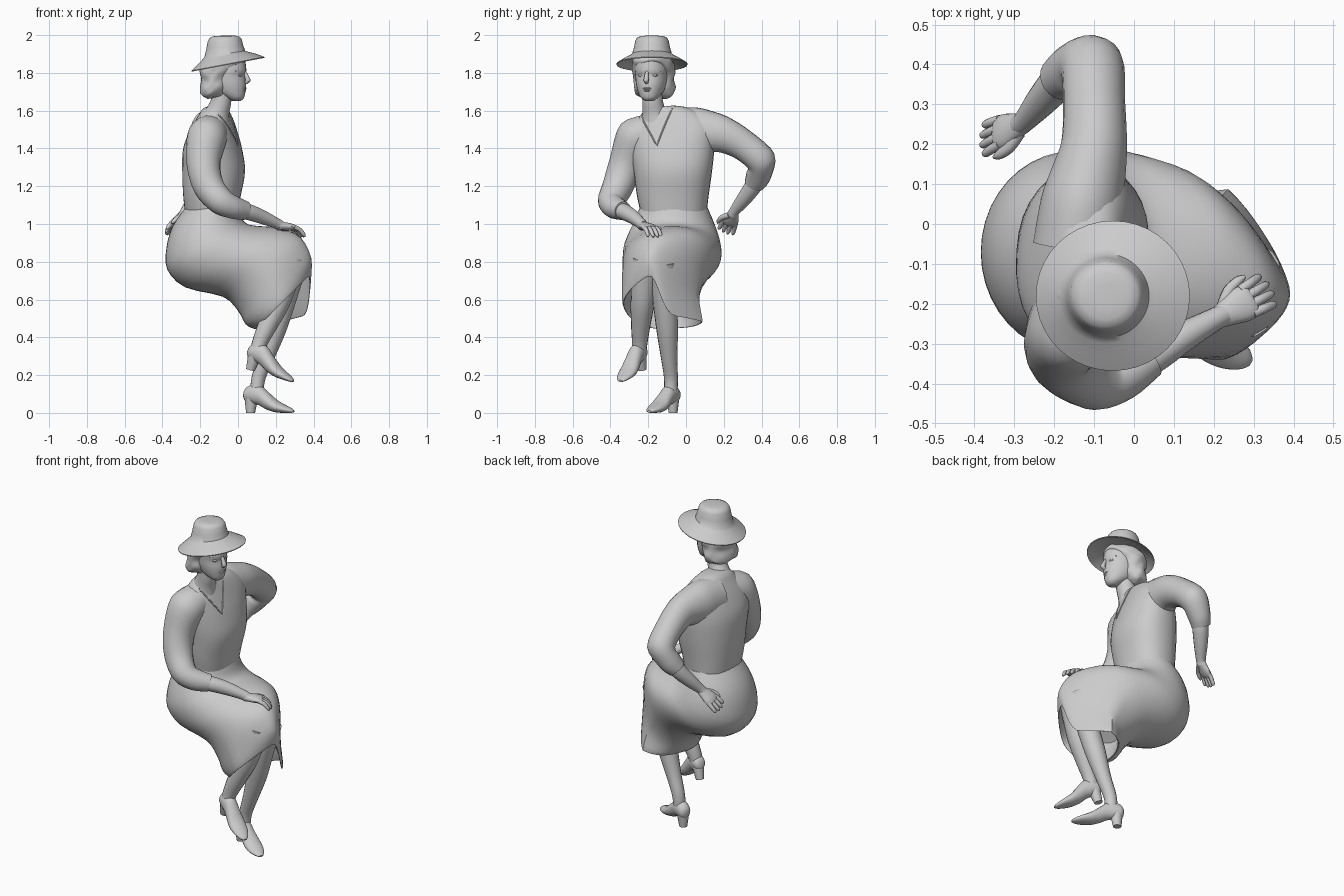
import bpy, bmesh, math
from mathutils import Vector, Matrix
from mathutils.bvhtree import BVHTree

cube = bpy.data.objects.get("Cube")
if cube:
    bpy.data.objects.remove(cube, do_unlink=True)

grey = bpy.data.materials.new("plain_grey")
grey.use_nodes = True
grey.diffuse_color = (0.6, 0.6, 0.6, 1)
grey.node_tree.nodes["Principled BSDF"].inputs["Base Color"].default_value = (0.6, 0.6, 0.6, 1)
parts = []


def ring(c, u, v, n=24, power=1):
    """Ellipse of points; a power under one squares it off."""
    c, u, v = Vector(c), Vector(u), Vector(v)
    bend = lambda k: math.copysign(abs(k) ** power, k)
    angles = [math.tau * i / n for i in range(n)]
    return [c + u * bend(math.cos(a)) + v * bend(math.sin(a)) for a in angles]


def spline(a, b, c, d, t):
    return 0.5 * (2 * b + (c - a) * t + (2 * a - 5 * b + 4 * c - d) * t * t
                  + (3 * b - a - 3 * c + d) * t ** 3)


def loft(name, rings, steps=4):
    """Skin a list of rings, smoothed lengthwise, with closed ends."""
    last, full = len(rings) - 1, []
    for k in range(last):
        four = [rings[min(max(k + o, 0), last)] for o in (-1, 0, 1, 2)]
        for s in range(steps):
            full.append([spline(*p, s / steps) for p in zip(*four)])
    full.append(rings[-1])
    bm = bmesh.new()
    rows = [[bm.verts.new(p) for p in r] for r in full]
    n = len(rows[0])
    for a, b in zip(rows, rows[1:]):
        for i in range(n):
            bm.faces.new((a[i], a[(i + 1) % n], b[(i + 1) % n], b[i]))
    bm.faces.new(rows[0])
    bm.faces.new(rows[-1])
    bmesh.ops.recalc_face_normals(bm, faces=bm.faces)
    me = bpy.data.meshes.new(name)
    bm.to_mesh(me)
    bm.free()
    ob = bpy.data.objects.new(name, me)
    bpy.context.collection.objects.link(ob)
    me.materials.append(grey)
    parts.append(ob)
    return ob


def tube(name, path, n=16, steps=4):
    """Round limb through (x, y, z, radius, optional height factor) points."""
    pts, rings = [Vector(p[:3]) for p in path], []
    u = None
    for i, p in enumerate(path):
        t = (pts[min(i + 1, len(pts) - 1)] - pts[max(i - 1, 0)]).normalized()
        u = t.orthogonal() if u is None else u - t * u.dot(t)
        u.normalize()
        r = ring(pts[i], u * p[3], t.cross(u) * p[3], n)
        for q in r:
            q.z = p[2] + (q.z - p[2]) * (p[4] if len(p) > 4 else 1)
        rings.append(r)
    return loft(name, rings, steps)


def ball(name, c, size):
    c, rings = Vector(c), []
    for k in range(9):
        a = math.pi * (0.02 + 0.96 * k / 8)
        s = math.sin(a)
        rings.append(ring(c + Vector((0, 0, size[2] * math.cos(a))), (size[0] * s, 0, 0), (0, size[1] * s, 0), 12))
    return loft(name, rings, 1)


# Blouse body: z, back x, front x, centre y, half width, sideways slope, twist
body = [(1.06, -.28, 0, -.065, .175, 0, 0), (1.15, -.29, .015, -.07, .19, 0, .03), (1.28, -.295, .037, -.07, .208, 0, .06),
        (1.4, -.288, .018, -.075, .225, .03, .1), (1.5, -.25, -.012, -.08, .225, .08, .12),
        (1.57, -.213, -.037, -.095, .165, .12, .1), (1.605, -.19, -.055, -.12, .11, .14, .05), (1.62, -.16, -.07, -.14, .07, .1, 0)]
blouse = loft("blouse_body", [ring(((b + f) / 2, y, z), ((f - b) / 2, 0, 0), (w * k, w, w * s), 32, .88)
                              for z, b, f, y, w, s, k in body])

# V neckline edge laid on the blouse
tree = BVHTree.FromPolygons([v.co for v in blouse.data.vertices], [p.vertices[:] for p in blouse.data.polygons])
corners = [Vector(p) for p in ((-.1, -.25, 1.59), (.02, -.16, 1.42), (-.09, -.06, 1.62))]
edge = []
for a, b in zip(corners, corners[1:]):
    edge += [tree.find_nearest(a.lerp(b, k / 8))[0] for k in range(8)]
tube("neckline", [(*p, .004) for p in edge], 8, 1)

# Skirt: upper/front point, lower/back point, centre y, half width, hem drop
skirt = [(0, 1.085, -.28, 1.085, -.065, .18, 0), (.02, 1.03, -.345, .99, -.065, .212, 0),
         (.05, 1.0, -.378, .88, -.068, .24, 0), (.1, .99, -.375, .76, -.072, .258, 0),
         (.17, .985, -.28, .665, -.075, .26, 0), (.25, .97, -.08, .615, -.095, .24, 0),
         (.335, .93, .0, .54, -.12, .218, .1), (.388, .83, .04, .47, -.135, .205, .4),
         (.385, .745, .085, .445, -.125, .212, 1)]
rings = []
for ax, az, bx, bz, y, w, drop in skirt:
    r = ring(((ax + bx) / 2, y, (az + bz) / 2), ((ax - bx) / 2, 0, (az - bz) / 2), (0, w, 0), 40)
    knee = min(1, drop * 4)
    for i, p in enumerate(r):
        a = math.tau * i / 40
        t = min(max((p.y + .18) / .2, 0), 1)
        p.z -= .2 * drop * t * t * (3 - 2 * t) * (1 + math.cos(a)) / 2
        p.y -= knee * (.09 * math.sin(a) + .04) * max(0, math.cos(a))
    rings.append(r)
for source, scale in ((rings[8], .95), (rings[7], .88), (rings[6], .75)):
    mid = sum(source, Vector()) / len(source)
    rings.append([mid + (p - mid) * scale for p in source])
loft("skirt", rings, 3)

# Sleeves and forearms
tube("right_sleeve", [(-.14, -.16, 1.5, .09), (-.165, -.265, 1.455, .105, 1.1), (-.183, -.318, 1.32, .09),
                      (-.155, -.36, 1.2, .082), (-.09, -.395, 1.12, .072), (-.03, -.38, 1.09, .062),
                      (.04, -.335, 1.07, .05)], 20)
tube("right_forearm", [(-.02, -.37, 1.08, .042), (.05, -.33, 1.065, .043), (.12, -.285, 1.04, .038),
                       (.2, -.24, 1.005, .029), (.225, -.228, .99, .028)])
tube("left_sleeve", [(-.145, -.06, 1.48, .11, 1.2), (-.13, .05, 1.487, .105, 1.25), (-.115, .12, 1.485, .095, 1.22),
                     (-.1, .2, 1.472, .083, 1.18), (-.1, .3, 1.42, .078, 1.08), (-.107, .397, 1.335, .08), (-.155, .385, 1.26, .066),
                     (-.19, .362, 1.21, .054)], 20)
tube("left_forearm", [(-.15, .385, 1.27, .045), (-.19, .355, 1.2, .046), (-.235, .305, 1.13, .039),
                      (-.275, .258, 1.07, .028), (-.288, .247, 1.05, .027)])


def hand(name, wrist, along, across, thumb, curl):
    w, d = Vector(wrist), Vector(along).normalized()
    a = Vector(across)
    a = (a - d * a.dot(d)).normalized()
    n = d.cross(a)
    if n.z > 0:
        n = -n
    at = lambda f, s, c: w + d * f + a * s + n * c
    loft(name + "_palm", [ring(at(f, 0, 0), a * wd, n * th, 16) for f, wd, th in
                          ((-.01, .026, .024), (.025, .036, .022), (.06, .045, .02), (.085, .042, .015), (.095, .032, .009))])
    for k in range(4):
        s = (k - 1.5) * .022
        length = .076 - .008 * abs(k - 1.5)
        tube(name + "_finger_%d" % (k + 1),
             [(*at(.075 + length * f, s * (1 + .2 * f), curl * f * f), r)
              for f, r in ((0, .013), (.5, .012), (.9, .01), (1.05, .004))], 10)
    tube(name + "_thumb", [(*at(f, thumb * s, .008), r) for f, s, r in
                           ((.015, .015, .017), (.05, .045, .015), (.085, .056, .012), (.105, .057, .004))], 10)


hand("right_hand", (.217, -.232, .992), (.15, .085, -.02), (-.09, .15, 0), 1, .04)
hand("left_hand", (-.283, .25, 1.056), (-.12, -.045, -.11), (.35, .93, 0), -1, .008)

# Legs
tube("left_leg", [(.30, -.12, .8, .07), (.25, -.115, .62, .064), (.2, -.1, .45, .058), (.15, -.09, .3, .044),
                  (.11, -.08, .19, .037), (.1, -.08, .12, .036)])
tube("right_leg", [(.28, -.21, .82, .075), (.25, -.22, .7, .068), (.21, -.23, .58, .063), (.155, -.24, .46, .051),
                   (.115, -.245, .37, .041), (.1, -.25, .31, .038)])


def shoe(name, heel, turn, pitch):
    upper = ((-.008, .07, .115, .018), (.006, .056, .135, .034), (.04, .05, .15, .04), (.085, .038, .145, .041),
             (.13, .016, .11, .045), (.18, .003, .07, .05), (.23, 0, .044, .044), (.27, 0, .026, .027), (.288, .003, .014, .01))
    obs = [loft(name + "_upper", [ring((f, 0, (lo + hi) / 2), (0, w, 0), (0, 0, (hi - lo) / 2), 20)
                                  for f, lo, hi, w in upper]),
           loft(name + "_heel", [ring((f, 0, z), (r, 0, 0), (0, r * .95, 0), 12)
                                 for f, z, r in ((.032, .085, .038), (.03, .05, .032), (.027, 0, .024))], 1)]
    for ob in obs:
        ob.data.transform(Matrix.Translation(heel) @ Matrix.Rotation(math.radians(turn), 4, 'Z')
                          @ Matrix.Rotation(math.radians(pitch), 4, 'Y'))


shoe("left_shoe", (.043, -.055, 0), -29, 0)
shoe("right_shoe", (.043, -.22, .235), -27, 15)

# Neck
tube("neck", [(-.085, -.18, 1.72, .055), (-.09, -.177, 1.65, .055), (-.105, -.17, 1.6, .062), (-.12, -.16, 1.55, .08)], 20)

# Head, face and hair, built facing forward and then turned
face = ((1.652, -.03, .018, .022), (1.668, -.06, .034, .045), (1.7, -.12, .042, .066), (1.74, -.15, .045, .079),
        (1.785, -.16, .04, .085), (1.815, -.16, .046, .087), (1.87, -.15, .04, .082))
head = [loft("head", [ring(((b + f) / 2, -.18, z), ((f - b) / 2, 0, 0), (0, w, 0)) for z, b, f, w in face]),
        tube("nose", [(.036, -.18, 1.81, .008), (.048, -.18, 1.785, .011), (.057, -.18, 1.76, .014), (.044, -.18, 1.747, .009)], 10),
        ball("upper_lip", (.039, -.18, 1.718), (.01, .023, .006)),
        ball("lower_lip", (.037, -.18, 1.707), (.01, .018, .006))]
for side, y in (("left", .037), ("right", -.037)):
    head.append(ball(side + "_eye", (.02, -.18 + y, 1.788), (.015, .017, .008)))
    head.append(tube(side + "_brow", [(.033, -.18 + y * .4, 1.81, .006), (.028, -.18 + y, 1.814, .007),
                                      (.003, -.18 + y * 1.8, 1.808, .005)], 8))
locks = ((1.668, -.17, -.09, .07), (1.685, -.198, -.065, .1), (1.72, -.2, -.045, .112), (1.76, -.193, -.035, .108),
         (1.8, -.203, -.015, .114), (1.835, -.205, .015, .112), (1.865, -.19, .045, .1), (1.89, -.16, .03, .08))
hair = []
for z, b, f, w in locks:
    r = ring(((b + f) / 2, -.18, z), ((f - b) / 2, 0, 0), (0, w, 0), 36)
    for i, p in enumerate(r):
        p.y += .004 * math.sin(i * math.tau / 6 + z * 90)
        p.z += .006 * math.sin(i * math.tau / 9)
    hair.append(r)
head.append(loft("hair", hair))
pivot = Vector((-.07, -.178, 0))
for ob in head:
    ob.data.transform(Matrix.Translation(pivot) @ Matrix.Rotation(math.radians(-14), 4, 'Z') @ Matrix.Translation(-pivot))

# Hat: x, z, radius, backward slope
hat = ((-.073, 1.997, .03, .02), (-.073, 1.995, .06, .03), (-.071, 1.988, .08, .04), (-.07, 1.972, .09, .06),
       (-.07, 1.935, .098, .1), (-.07, 1.9, .108, .16), (-.068, 1.89, .122, .18), (-.06, 1.872, .155, .19),
       (-.053, 1.848, .193, .19), (-.053, 1.843, .192, .19), (-.06, 1.864, .155, .19), (-.068, 1.88, .115, .18))
loft("hat", [ring((x, -.18, z), (r, 0, r * s), (0, r * .975, 0), 40) for x, z, r, s in hat], 1)

# Smooth shading with crisp edges kept
bpy.ops.object.select_all(action='DESELECT')
for ob in parts:
    ob.select_set(True)
bpy.context.view_layer.objects.active = blouse
bpy.ops.object.shade_smooth_by_angle(angle=math.radians(40))
